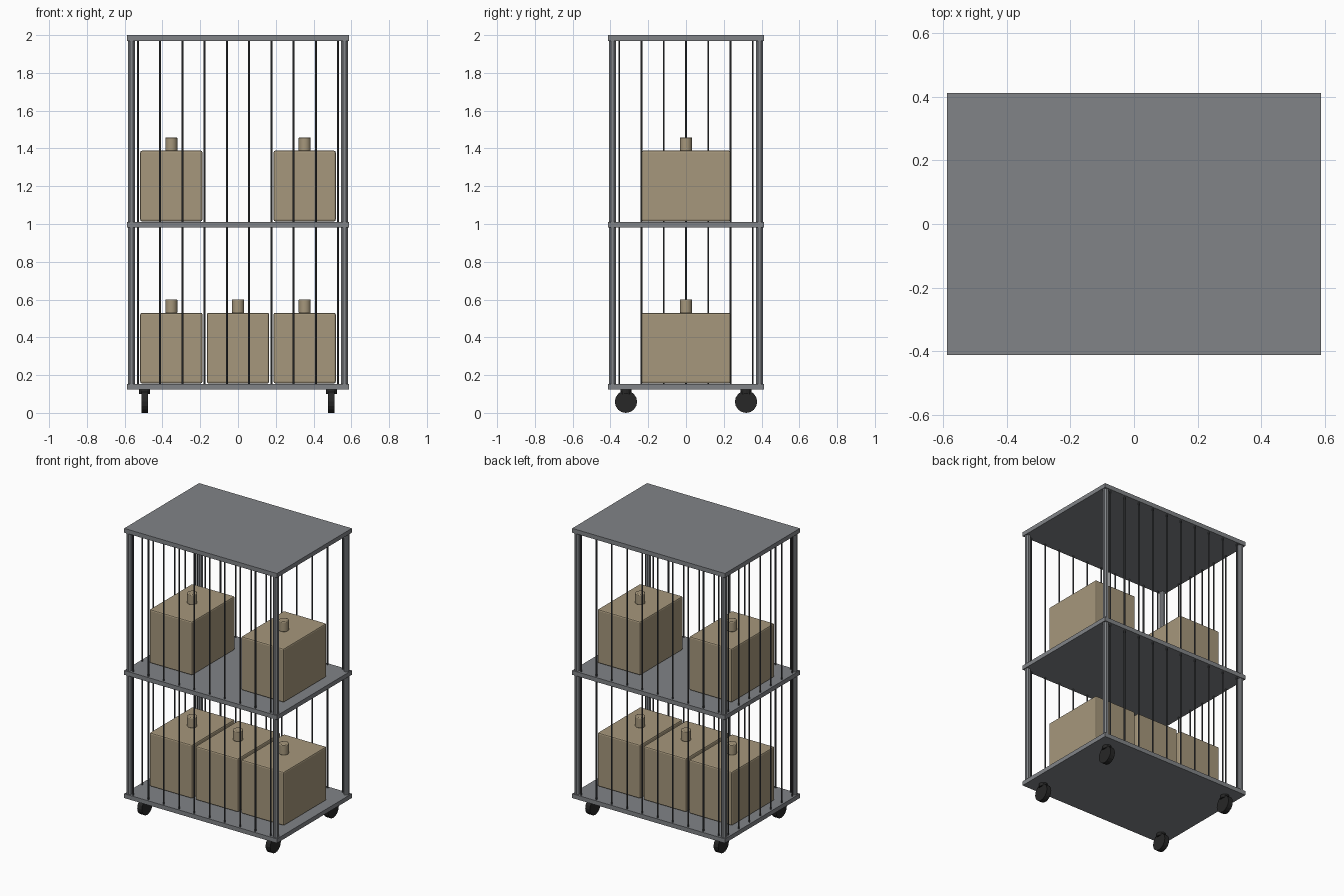
import bpy
from math import pi

if "Cube" in bpy.data.objects:
    bpy.data.objects.remove(bpy.data.objects["Cube"])


def paint(name, rgb):
    m = bpy.data.materials.new(name)
    m.diffuse_color = (*rgb, 1)
    m.use_nodes = True
    m.node_tree.nodes["Principled BSDF"].inputs["Base Color"].default_value = m.diffuse_color
    return m


STEEL = paint("steel", (0.22, 0.23, 0.245))
WIRE = paint("dark_wire", (0.06, 0.065, 0.07))
RUBBER = paint("rubber", (0.02, 0.02, 0.02))
CARD = paint("tan", (0.38, 0.31, 0.2))


def finish(name, mat, bevel):
    o = bpy.context.object
    o.name = name
    o.data.materials.append(mat)
    if bevel:
        b = o.modifiers.new("bevel", "BEVEL")
        b.width = bevel
        b.segments = 2
        b.limit_method = 'ANGLE'
    return o


def box(name, centre, size, mat, bevel=0):
    bpy.ops.mesh.primitive_cube_add(size=1, location=centre)
    o = bpy.context.object
    o.scale = size
    bpy.ops.object.transform_apply(location=False, rotation=False, scale=True)
    return finish(name, mat, bevel)


def rod(name, x, y, z0, z1, r, sides, mat, bevel=0, turn=0):
    bpy.ops.mesh.primitive_cylinder_add(vertices=sides, radius=r, depth=z1 - z0,
                                        location=(x, y, (z0 + z1) / 2), rotation=(0, 0, turn))
    return finish(name, mat, bevel)


# Three flat decks
for name, z in (("bottom_shelf", 0.138), ("middle_shelf", 0.996), ("top_panel", 1.985)):
    box(name, (0, 0, z), (1.176, 0.824, 0.03), STEEL)

# Corner posts and casters
for sx in (-1, 1):
    for sy in (-1, 1):
        rod("corner_post", sx * 0.564, sy * 0.389, 0.14, 1.98, 0.019, 8, STEEL, turn=pi / 8)
        x, y = sx * 0.494, sy * 0.318
        bpy.ops.mesh.primitive_cylinder_add(vertices=16, radius=0.059, depth=0.036,
                                            location=(x, y, 0.059), rotation=(0, pi / 2, 0))
        finish("caster_wheel", RUBBER, 0)
        rod("caster_mount", x, y, 0.1, 0.125, 0.029, 12, RUBBER)

# Wire bars on front, back and left; the right side stays open
STEP = 0.1177
for i in range(10):
    for y in (-0.396, 0.396):
        rod("cage_bar", (i - 4.5) * STEP, y, 0.14, 1.98, 0.005, 8, WIRE)
for i in range(-3, 4):
    rod("side_bar", -0.571, i * STEP, 0.14, 1.98, 0.005, 8, WIRE)

# Canisters with a short cap on top
for base, columns in ((0.153, (-0.353, 0, 0.353)), (1.011, (-0.353, 0.353))):
    for x in columns:
        box("canister", (x, 0, base + 0.19), (0.329, 0.471, 0.374), CARD, 0.009)
        o = rod("canister_cap", x, 0, base + 0.375, base + 0.448, 0.032, 16, CARD, 0.005)
        bpy.ops.object.shade_smooth_by_angle()
